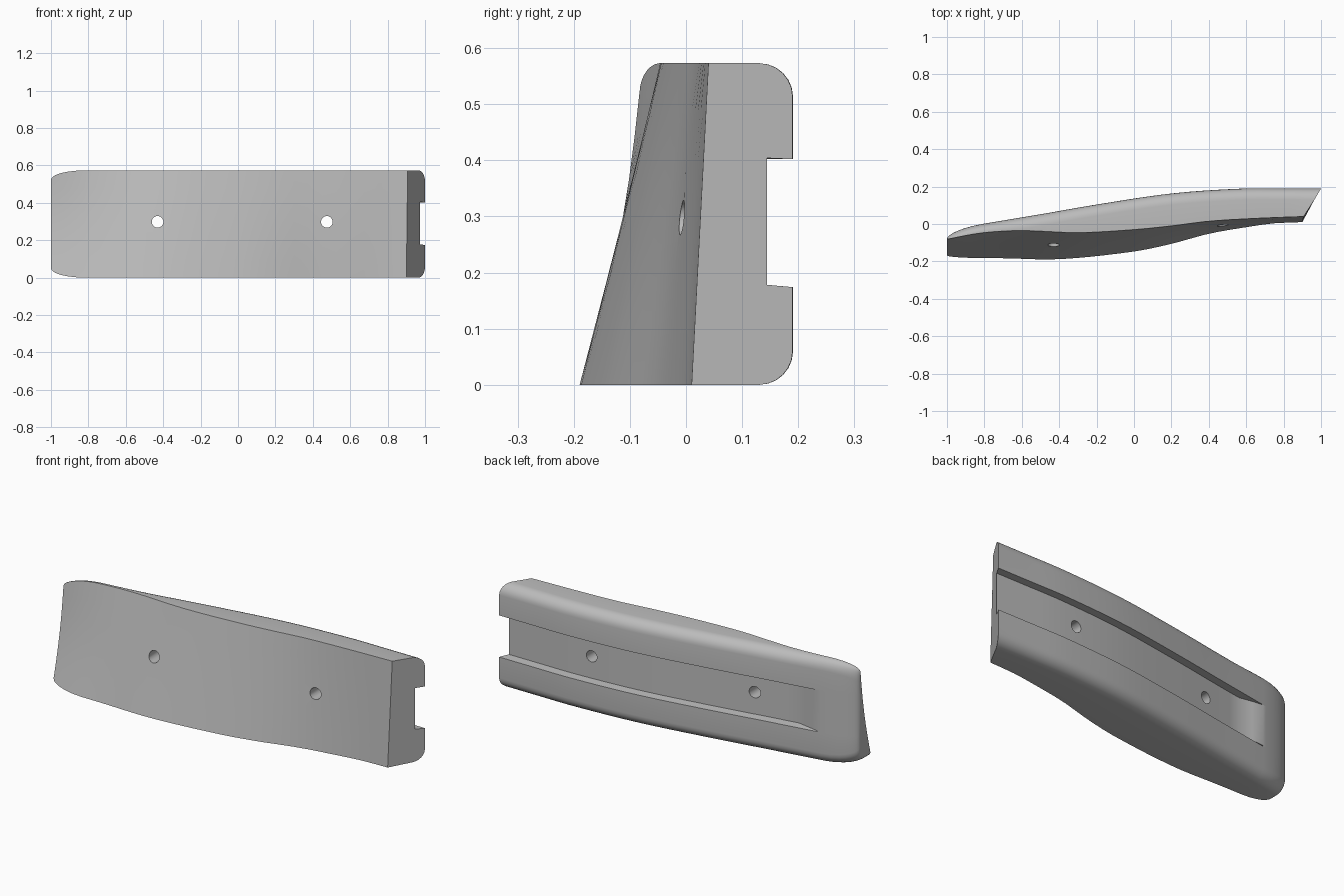
import bpy, bmesh, math

cube = bpy.data.objects.get("Cube")
if cube:
    bpy.data.objects.remove(cube, do_unlink=True)

H = 0.573            # height of the slab
R = 0.06             # rounding of the long back edges

# Plan curves as (x, y): back face, lower front edge, upper front edge
BACK = [(-1, -0.035), (-0.8, 0.002), (-0.5, 0.052), (-0.2, 0.104),
        (0.2, 0.163), (0.57, 0.189), (0.8, 0.19), (1, 0.19)]
LOW = [(-1, -0.181), (-0.7, -0.183), (-0.4, -0.188), (0, -0.147),
       (0.2, -0.106), (0.4, -0.052), (0.6, -0.017), (0.75, 0.004), (0.9, 0.01)]
HIGH = [(-1, -0.078), (-0.8, -0.046), (-0.6, -0.035), (-0.3, -0.046),
        (0, -0.03), (0.2, -0.01), (0.4, 0.015), (0.65, 0.03), (0.9, 0.04)]


def curve(pts, x):
    """Smooth interpolation through a few control points."""
    def slope(i):
        a, b = pts[max(i - 1, 0)], pts[min(i + 1, len(pts) - 1)]
        return (b[1] - a[1]) / (b[0] - a[0])
    i = max(k for k in range(len(pts) - 1) if k == 0 or pts[k][0] <= x)
    (x0, y0), (x1, y1) = pts[i], pts[i + 1]
    w = x1 - x0
    t = (x - x0) / w
    return (y0 * (1 + 2 * t) * (1 - t) ** 2 + y1 * t * t * (3 - 2 * t)
            + w * slope(i) * t * (1 - t) ** 2 - w * slope(i + 1) * t * t * (1 - t))


def section(x):
    """Closed (y, z) outline of the slab at x."""
    t = min(1, max(0, (-0.82 - x) / 0.18))
    drop = 1 - math.sqrt(1 - t * t)
    inset = 0.05 * drop
    z0, z1 = inset, H - inset
    back = curve(BACK, x) - 0.045 * drop
    low, high = curve(LOW, x), curve(HIGH, x)
    sag = 0.015 * min(1, max(0, (-0.6 - x) / 0.4))

    def front(z):
        f = z / H
        return low + (high - low) * f + sag * math.sin(math.pi * f)

    # slanted front face
    pts = [(front(z0 + (z1 - z0) * k / 6), z0 + (z1 - z0) * k / 6) for k in range(7)]
    arc = [math.radians(a) for a in range(0, 91, 15)]
    # upper rounded edge
    ry = min(R, 0.9 * (back - front(z1)))
    pts += [(back - ry + ry * math.sin(a), z1 - R + R * math.cos(a)) for a in arc]
    # slot that runs out towards the right end
    depth = 0.046 * min(1, max(0, (x + 0.8) / 0.13))
    pts += [(back, 0.402), (back - depth, 0.404), (back - depth, 0.178), (back, 0.174)]
    # lower rounded edge
    ry = min(R, 0.9 * (back - front(z0)))
    pts += [(back - ry + ry * math.cos(a), z0 + R - R * math.sin(a)) for a in arc]
    return pts


# Loft the sections along x
stations = [-1, -0.997, -0.99, -0.98, -0.965, -0.94, -0.91, -0.87, -0.82, -0.8, -0.74, -0.67]
stations += [-0.6 + 0.075 * k for k in range(20)] + [0.9]
bm = bmesh.new()
rings = []
for x in stations:
    ring = []
    for y, z in section(x):
        # the last section leans outwards to form the bevelled end
        px = 0.9 + 0.1 * (y - 0.02) / 0.17 if x == stations[-1] else x
        if x == stations[-1] and y < 0.045:
            px = 0.9 + 0.007 * z / H
        ring.append(bm.verts.new((px, y, z)))
    rings.append(ring)
for a, b in zip(rings, rings[1:]):
    n = len(a)
    for i in range(n):
        j = (i + 1) % n
        bm.faces.new((a[i], a[j], b[j], b[i]))
bm.faces.new(rings[0])
bm.faces.new(rings[-1])
bmesh.ops.remove_doubles(bm, verts=bm.verts[:], dist=0.0003)
bmesh.ops.recalc_face_normals(bm, faces=bm.faces[:])
mesh = bpy.data.meshes.new("grip_panel")
bm.to_mesh(mesh)
bm.free()
panel = bpy.data.objects.new("grip_panel", mesh)
bpy.context.collection.objects.link(panel)

# Screw holes
for x in (-0.43, 0.475):
    bpy.ops.mesh.primitive_cylinder_add(vertices=32, radius=0.031, depth=1,
                                        location=(x, 0, 0.298),
                                        rotation=(math.pi / 2, 0, 0))
    cutter = bpy.context.object
    cutter.name = "hole_cutter"
    cutter.hide_render = True
    bpy.ops.object.select_all(action='DESELECT')
    panel.select_set(True)
    bpy.context.view_layer.objects.active = panel
    mod = panel.modifiers.new("hole", 'BOOLEAN')
    mod.operation = 'DIFFERENCE'
    mod.solver = 'EXACT'
    mod.object = cutter
    bpy.ops.object.modifier_apply(modifier=mod.name)
    bpy.data.objects.remove(cutter, do_unlink=True)

# Plain grey finish
grey = bpy.data.materials.new("plain_grey")
grey.use_nodes = True
color = (0.5, 0.5, 0.5, 1)
grey.diffuse_color = color
grey.node_tree.nodes["Principled BSDF"].inputs["Base Color"].default_value = color
panel.data.materials.clear()
panel.data.materials.append(grey)
bpy.ops.object.shade_smooth_by_angle(angle=math.radians(30))
